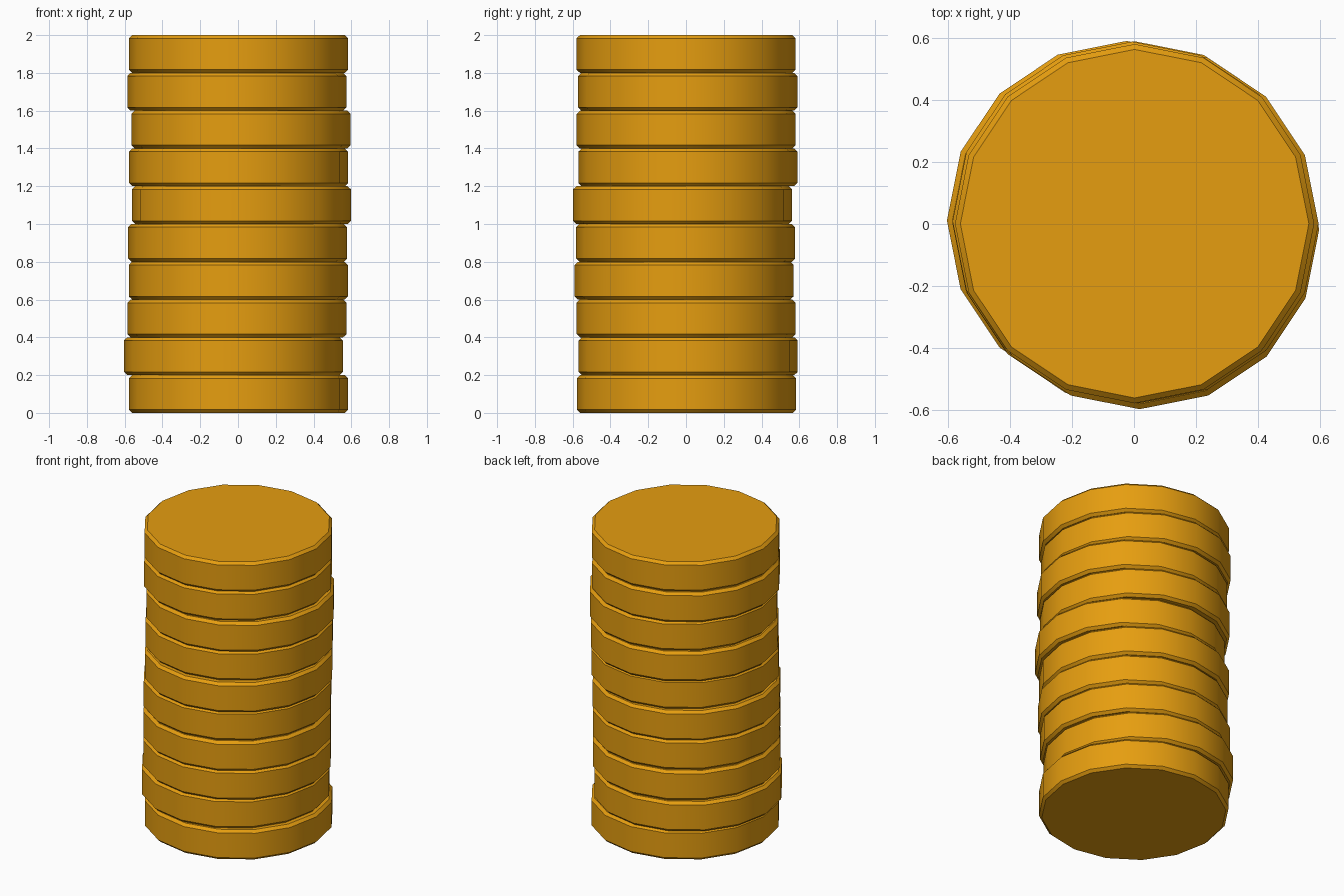
import bpy, math

if "Cube" in bpy.data.objects:
    bpy.data.objects.remove(bpy.data.objects["Cube"])

RADIUS, THICK, BEVEL, SIDES = 0.58, 0.2, 0.017, 16

gold = bpy.data.materials.new("gold")
gold.diffuse_color = (0.79, 0.34, 0.005, 1)
gold.use_nodes = True
gold.node_tree.nodes["Principled BSDF"].inputs["Base Color"].default_value = gold.diffuse_color

# Small sideways shift of each coin, bottom to top
SHIFTS = [(0.003, 0.002), (-0.024, 0.011), (-0.006, 0.001), (0.002, -0.010),
          (-0.002, -0.002), (0.018, -0.018), (0.003, 0.010), (0.016, 0.001),
          (-0.006, 0.009), (0.002, 0.001)]


def coin(index, x, y):
    # Sixteen-sided disc with a single flat chamfer on both rims
    bpy.ops.mesh.primitive_cylinder_add(
        vertices=SIDES, radius=RADIUS, depth=THICK,
        location=(x, y, THICK * (index + 0.5)))
    ob = bpy.context.object
    ob.name = f"coin_{index + 1}"
    ob.data.materials.append(gold)
    bev = ob.modifiers.new("rim", 'BEVEL')
    bev.width, bev.segments = BEVEL, 1
    bev.limit_method, bev.angle_limit = 'ANGLE', math.radians(40)
    bpy.ops.object.modifier_apply(modifier=bev.name)
    bpy.ops.object.shade_smooth_by_angle(angle=math.radians(30))


# Stack of coins
for i, (sx, sy) in enumerate(SHIFTS):
    coin(i, sx, sy)
